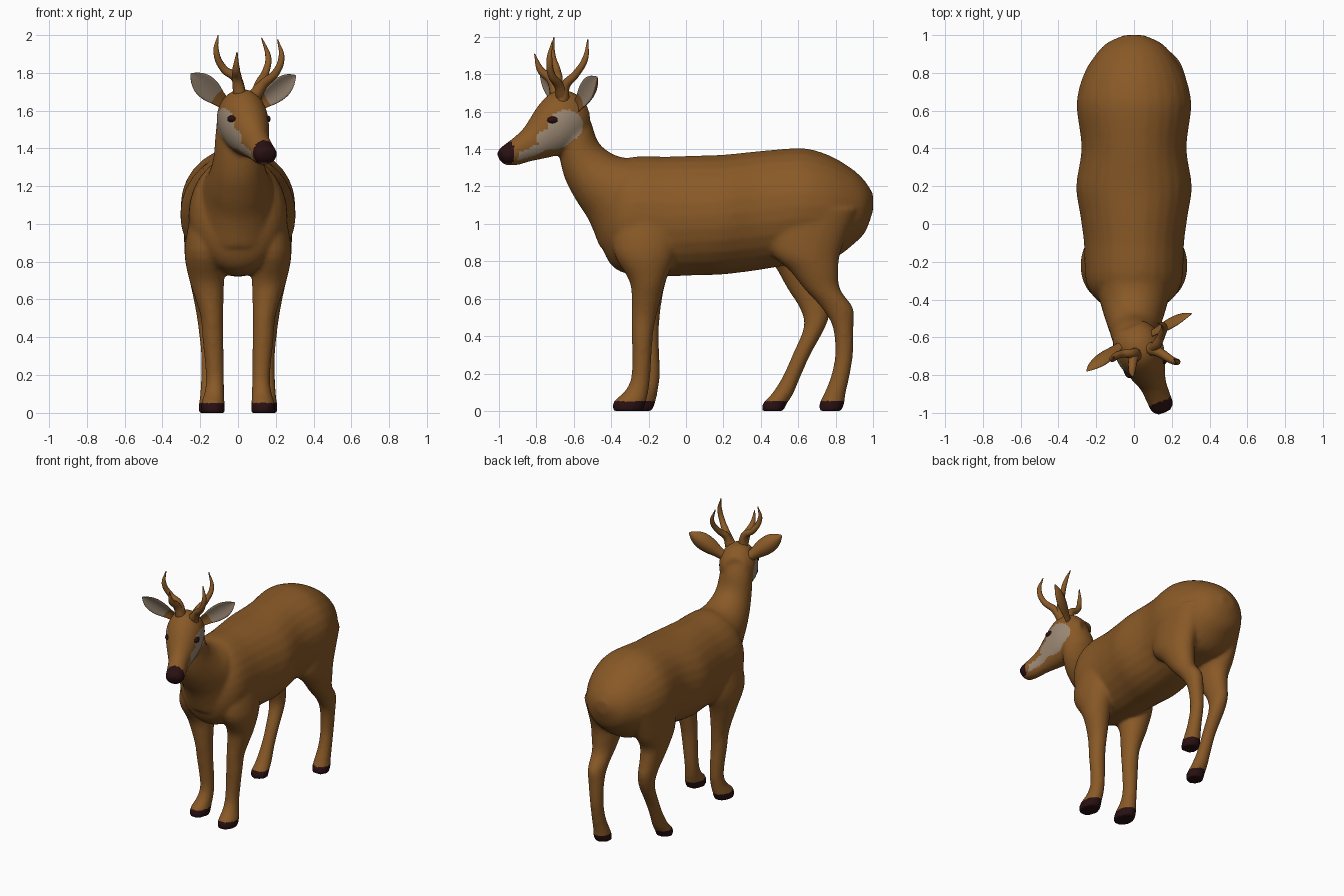
import bpy, bmesh, math
from mathutils import Vector, Matrix

if "Cube" in bpy.data.objects:
    bpy.data.objects.remove(bpy.data.objects["Cube"])

def material(name, rgb):
    m = bpy.data.materials.new(name)
    m.diffuse_color = (*rgb, 1)
    m.use_nodes = True
    m.node_tree.nodes["Principled BSDF"].inputs["Base Color"].default_value = m.diffuse_color
    return m

coat = material("brown coat", (0.25, 0.10, 0.02))
pale = material("pale grey fur", (0.32, 0.24, 0.17))
dark = material("dark horn", (0.022, 0.005, 0.006))

# Head is turned to one side: sections are given in side-view y, then yawed
YAW = math.radians(22)
PIVOT = Vector((0, -0.6, 0))
HEAD = (Matrix.Translation(PIVOT) @ Matrix.Rotation(YAW, 4, 'Z')
        @ Matrix.Diagonal((1, 1 / math.cos(YAW), 1, 1)) @ Matrix.Translation(-PIVOT))
HEAD_INV = HEAD.inverted()

def spline(rows, steps=4):
    """Catmull-Rom interpolation of section rows."""
    out = []
    for i in range(len(rows) - 1):
        p0, p1, p2, p3 = rows[max(i - 1, 0)], rows[i], rows[i + 1], rows[min(i + 2, len(rows) - 1)]
        for k in range(steps):
            t = k / steps
            out.append([0.5 * (2 * b + (c - a) * t + (2 * a - 5 * b + 4 * c - d) * t * t
                               + (3 * b - a - 3 * c + d) * t ** 3)
                        for a, b, c, d in zip(p0, p1, p2, p3)])
    return out + [list(rows[-1])]

def skin_rings(bm, rings):
    vs = [[bm.verts.new(p) for p in r] for r in rings]
    n = len(vs[0])
    for a, b in zip(vs, vs[1:]):
        for i in range(n):
            bm.faces.new((a[i], a[(i + 1) % n], b[(i + 1) % n], b[i]))
    bm.faces.new(vs[0][::-1])
    bm.faces.new(vs[-1])

def loft(bm, rows, tilt, mat=Matrix(), n=28):
    """Rows are x, y, z, half width, half depth; tilt leans the section from flat to upright."""
    ct, st = math.cos(math.radians(tilt)), math.sin(math.radians(tilt))
    rings = []
    for x, y, z, rx, ry in spline(rows):
        rx, ry = max(rx, 0.004), max(ry, 0.004)
        ring = []
        for i in range(n):
            a = 2 * math.pi * i / n
            v = ry * math.sin(a)
            ring.append(mat @ Vector((x + rx * math.cos(a), y + v * ct, z + v * st)))
        rings.append(ring)
    skin_rings(bm, rings)

def new_object(name, bm, mats):
    bmesh.ops.recalc_face_normals(bm, faces=bm.faces)
    me = bpy.data.meshes.new(name)
    bm.to_mesh(me)
    bm.free()
    ob = bpy.data.objects.new(name, me)
    bpy.context.collection.objects.link(ob)
    for m in mats:
        me.materials.append(m)
    me.shade_smooth()
    return ob

bm = bmesh.new()

# Trunk: y, bottom, top, half width
trunk = [(-0.46, 0.90, 1.10, 0.10), (-0.40, 0.78, 1.27, 0.20), (-0.30, 0.73, 1.355, 0.255),
         (-0.10, 0.72, 1.36, 0.265), (0.05, 0.725, 1.365, 0.285), (0.2, 0.73, 1.37, 0.306),
         (0.4, 0.755, 1.39, 0.278), (0.6, 0.79, 1.405, 0.302), (0.7, 0.80, 1.39, 0.295),
         (0.8, 0.82, 1.35, 0.262), (0.9, 0.895, 1.285, 0.2), (0.96, 0.96, 1.225, 0.14),
         (1.0, 1.07, 1.16, 0.05)]
loft(bm, [(0, y, (b + t) / 2, w, (t - b) / 2) for y, b, t, w in trunk], 90)

# Neck
loft(bm, [(0, -0.28, 1.06, 0.21, 0.26), (0, -0.36, 1.18, 0.19, 0.228), (0, -0.47, 1.24, 0.16, 0.165),
          (0, -0.555, 1.335, 0.132, 0.132), (0, -0.595, 1.465, 0.12, 0.122),
          (0, -0.625, 1.58, 0.11, 0.09)], 46)

# Head
loft(bm, [(0, -0.998, 1.372, 0.035, 0.025), (0, -0.97, 1.366, 0.062, 0.052), (0, -0.91, 1.388, 0.066, 0.074),
          (0, -0.845, 1.428, 0.073, 0.095), (0, -0.76, 1.497, 0.108, 0.145), (0, -0.685, 1.54, 0.13, 0.167),
          (0, -0.6, 1.565, 0.122, 0.145), (0, -0.54, 1.575, 0.08, 0.08)], 97, HEAD)

# Front legs: x, y, z, half width, half depth; the second is a little further back
front = [(0.155, -0.20, 1.08, 0.09, 0.17), (0.175, -0.22, 0.86, 0.108, 0.17), (0.165, -0.205, 0.70, 0.092, 0.1),
         (0.15, -0.212, 0.6, 0.074, 0.078), (0.137, -0.225, 0.5, 0.059, 0.066), (0.133, -0.233, 0.4, 0.056, 0.056),
         (0.122, -0.24, 0.2, 0.048, 0.05), (0.125, -0.262, 0.11, 0.052, 0.062),
         (0.133, -0.30, 0.05, 0.062, 0.087), (0.133, -0.312, 0.0, 0.064, 0.082)]
loft(bm, front, 0)
loft(bm, [(-x, y + 0.05 * min(1, max(0, (0.65 - z) / 0.4)), z, w, d) for x, y, z, w, d in front], 0)

# Hind legs: shared x, z, half width, and y / half depth for each side
hind = [(0.165, 1.08, 0.12), (0.178, 0.86, 0.106), (0.178, 0.75, 0.09), (0.173, 0.65, 0.072),
        (0.165, 0.55, 0.06), (0.157, 0.45, 0.053), (0.15, 0.3, 0.045), (0.15, 0.18, 0.046),
        (0.148, 0.09, 0.054), (0.148, 0.04, 0.06), (0.148, 0.0, 0.06)]
back_y = [(0.68, 0.24), (0.64, 0.19), (0.685, 0.13), (0.73, 0.095), (0.81, 0.084), (0.84, 0.056),
          (0.845, 0.048), (0.823, 0.05), (0.795, 0.058), (0.78, 0.067), (0.77, 0.06)]
fwd_y = [(0.66, 0.24), (0.62, 0.19), (0.62, 0.13), (0.65, 0.105), (0.69, 0.082), (0.688, 0.058),
         (0.617, 0.048), (0.563, 0.048), (0.515, 0.058), (0.475, 0.065), (0.465, 0.058)]
for side, ys in ((1, back_y), (-1, fwd_y)):
    loft(bm, [(side * x, y, z, w, d) for (x, z, w), (y, d) in zip(hind, ys)], 0)

# Fuse everything into one smooth skin
body = new_object("deer_body", bm, (coat, pale, dark))
bpy.context.view_layer.objects.active = body
body.select_set(True)
rm = body.modifiers.new("fuse", 'REMESH')
rm.mode = 'VOXEL'
rm.voxel_size = 0.012
rm.use_smooth_shade = True
sm = body.modifiers.new("soften", 'SMOOTH')
sm.factor = 0.5
sm.iterations = 8
for name in ("fuse", "soften"):
    bpy.ops.object.modifier_apply(modifier=name)

def inside(y, z, cy, cz, ry, rz):
    return ((y - cy) / ry) ** 2 + ((z - cz) / rz) ** 2 < 1

# Hooves, nose and cheek patches coloured by position
for p in body.data.polygons:
    p.material_index = 0
    if p.center.z < 0.052:
        p.material_index = 2
    elif p.center.y < -0.5 and p.center.z > 1.28:
        x, y, z = HEAD_INV @ p.center
        strip = abs(z - (1.43 + 0.5 * (y + 0.76))) < 0.028 and -0.92 < y < -0.7
        if y < -0.942 and z > 1.325:
            p.material_index = 2
        elif abs(x) > 0.05 and (inside(y, z, -0.685, 1.525, 0.09, 0.085)
                                or inside(y, z, -0.74, 1.455, 0.09, 0.055) or strip):
            p.material_index = 1

# Eyes
for side, name in ((1, "right_eye"), (-1, "left_eye")):
    bm = bmesh.new()
    place = Matrix.Translation((side * 0.099, -0.745, 1.555)) @ Matrix.Diagonal((0.02, 0.034, 0.02, 1))
    bmesh.ops.create_uvsphere(bm, u_segments=16, v_segments=10, radius=1, matrix=HEAD @ place)
    new_object(name, bm, (dark,))

# Ears: cupped leaves, pale inside
fwd = Vector((math.sin(YAW), -math.cos(YAW), 0))
out = Vector((math.cos(YAW), math.sin(YAW), 0))
leaf = [(0, 0.032), (0.2, 0.042), (0.42, 0.058), (0.65, 0.06), (0.83, 0.043), (0.95, 0.018), (1, 0.004)]
for side, name, base, tip in ((1, "right_ear", (0.09, -0.585, 1.62), (0.305, -0.475, 1.785)),
                              (-1, "left_ear", (-0.07, -0.64, 1.635), (-0.25, -0.78, 1.795))):
    base, tip = Vector(base), Vector(tip)
    axis = tip - base
    wide = axis.cross(fwd + out * side * 0.3).normalized()
    face = wide.cross(axis).normalized()
    rings = []
    for t, w in spline(leaf, 3):
        ring = []
        for i in range(20):
            a = 2 * math.pi * i / 20
            c, s = math.cos(a), math.sin(a)
            depth = (0.3 * s + 0.45 * c * c - 0.25) * w
            ring.append(base + axis * t + wide * w * c + face * depth)
        rings.append(ring)
    bm = bmesh.new()
    skin_rings(bm, rings)
    ear = new_object(name, bm, (coat, pale))
    for p in ear.data.polygons:
        t = (p.center - base).dot(axis) / axis.length_squared
        p.material_index = int(p.normal.dot(face) > 0.2 and t > 0.25)

# Antlers: tapered curved tines, two per side
antlers = {
    "left_antler_rear": [(0.01, -0.69, 1.66), (-0.01, -0.685, 1.77), (-0.075, -0.69, 1.82),
                         (-0.115, -0.715, 1.91), (-0.105, -0.705, 2.0)],
    "left_antler_front": [(0.01, -0.69, 1.68), (-0.005, -0.72, 1.77), (-0.01, -0.775, 1.82), (-0.005, -0.81, 1.91)],
    "right_antler_rear": [(0.09, -0.66, 1.66), (0.115, -0.645, 1.74), (0.145, -0.59, 1.80),
                          (0.16, -0.54, 1.88), (0.125, -0.525, 1.985)],
    "right_antler_front": [(0.09, -0.66, 1.68), (0.135, -0.68, 1.74), (0.2, -0.72, 1.8),
                           (0.23, -0.73, 1.88), (0.21, -0.715, 1.975)]}
for name, pts in antlers.items():
    cu = bpy.data.curves.new(name, 'CURVE')
    cu.dimensions = '3D'
    cu.bevel_depth = 0.036
    cu.bevel_resolution = 3
    cu.use_fill_caps = True
    sp = cu.splines.new('BEZIER')
    sp.bezier_points.add(len(pts) - 1)
    for i, (bp, co) in enumerate(zip(sp.bezier_points, pts)):
        bp.co = co
        bp.handle_left_type = bp.handle_right_type = 'AUTO'
        bp.radius = (1, 0.72, 0.56, 0.45)[i] if i < len(pts) - 1 else 0.08
    cu.materials.append(coat)
    ob = bpy.data.objects.new(name, cu)
    bpy.context.collection.objects.link(ob)
    bpy.ops.object.select_all(action='DESELECT')
    ob.select_set(True)
    bpy.context.view_layer.objects.active = ob
    bpy.ops.object.convert(target='MESH')
    ob.data.shade_smooth()
